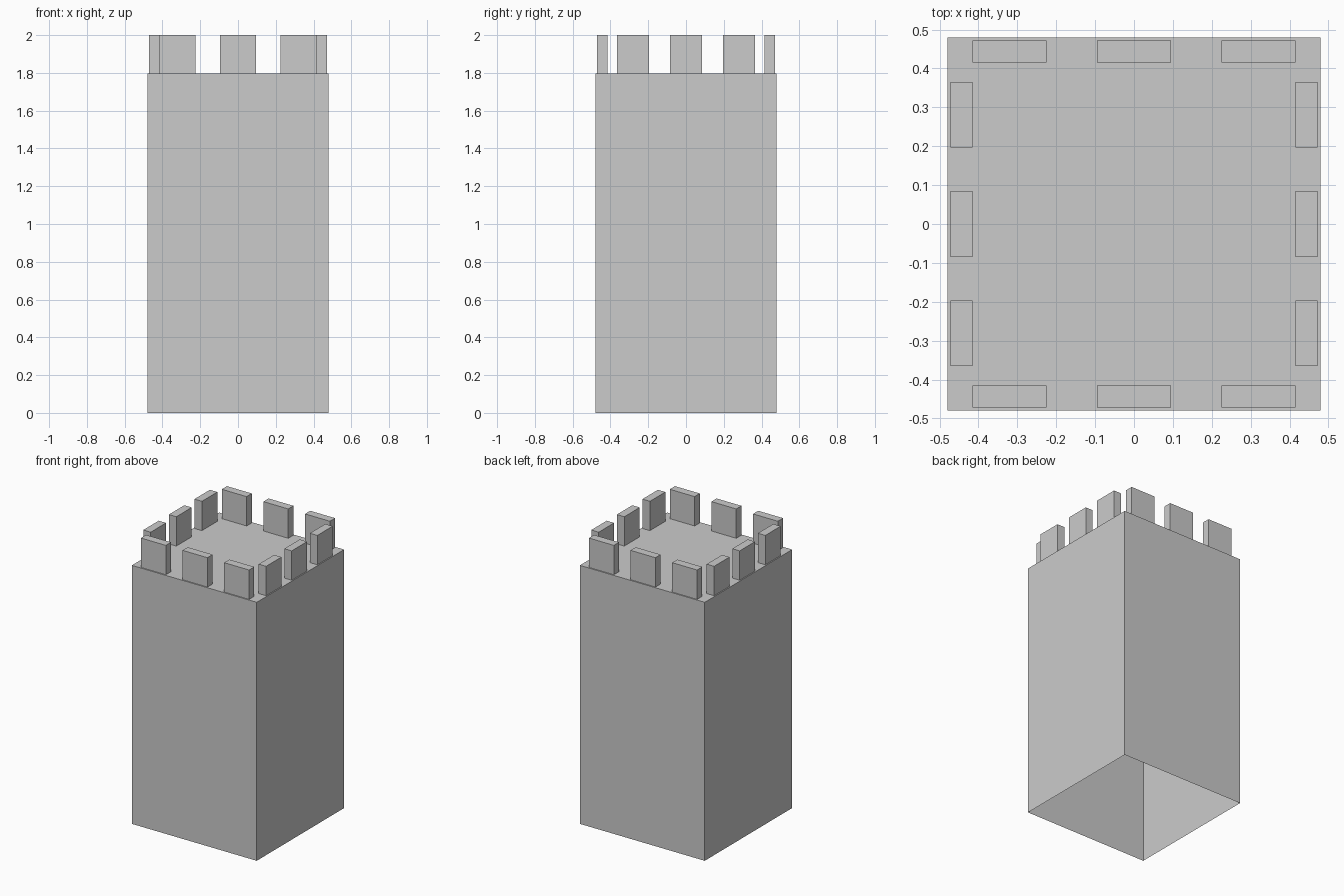
import bpy, bmesh
from mathutils import Matrix, Vector

if "Cube" in bpy.data.objects:
    bpy.data.objects.remove(bpy.data.objects["Cube"])

HALF = 0.48        # half width of the tower
ROOF = 1.796       # roof height
TOP = 2.0          # top of the battlements


def open_box(name, x, y, z0, z1, sx, sy):
    """Box without its bottom face, centred on x, y."""
    bm = bmesh.new()
    mat = Matrix.Translation((x, y, (z0 + z1) / 2)) @ Matrix.Diagonal((sx, sy, z1 - z0, 1))
    bmesh.ops.create_cube(bm, size=1, matrix=mat)
    bm.normal_update()
    bottom = [f for f in bm.faces if f.normal.z < -0.5]
    bmesh.ops.delete(bm, geom=bottom, context='FACES_ONLY')
    mesh = bpy.data.meshes.new(name)
    bm.to_mesh(mesh)
    bm.free()
    ob = bpy.data.objects.new(name, mesh)
    bpy.context.collection.objects.link(ob)
    return ob


# Tower body: walls and roof, hollow and open underneath
open_box("tower_body", 0, 0, 0, ROOF, 2 * HALF, 2 * HALF)

# Battlements: three blocks along each side
EDGE, THICK = 0.4435, 0.057
for i in (-1, 0, 1):
    for side, front, lateral in ((-1, "front", "left"), (1, "back", "right")):
        open_box(f"{front}_merlon_{i + 2}", i * 0.32, side * EDGE, ROOF, TOP, 0.191, THICK)
        open_box(f"{lateral}_merlon_{i + 2}", side * EDGE, i * 0.281, ROOF, TOP, THICK, 0.169)
